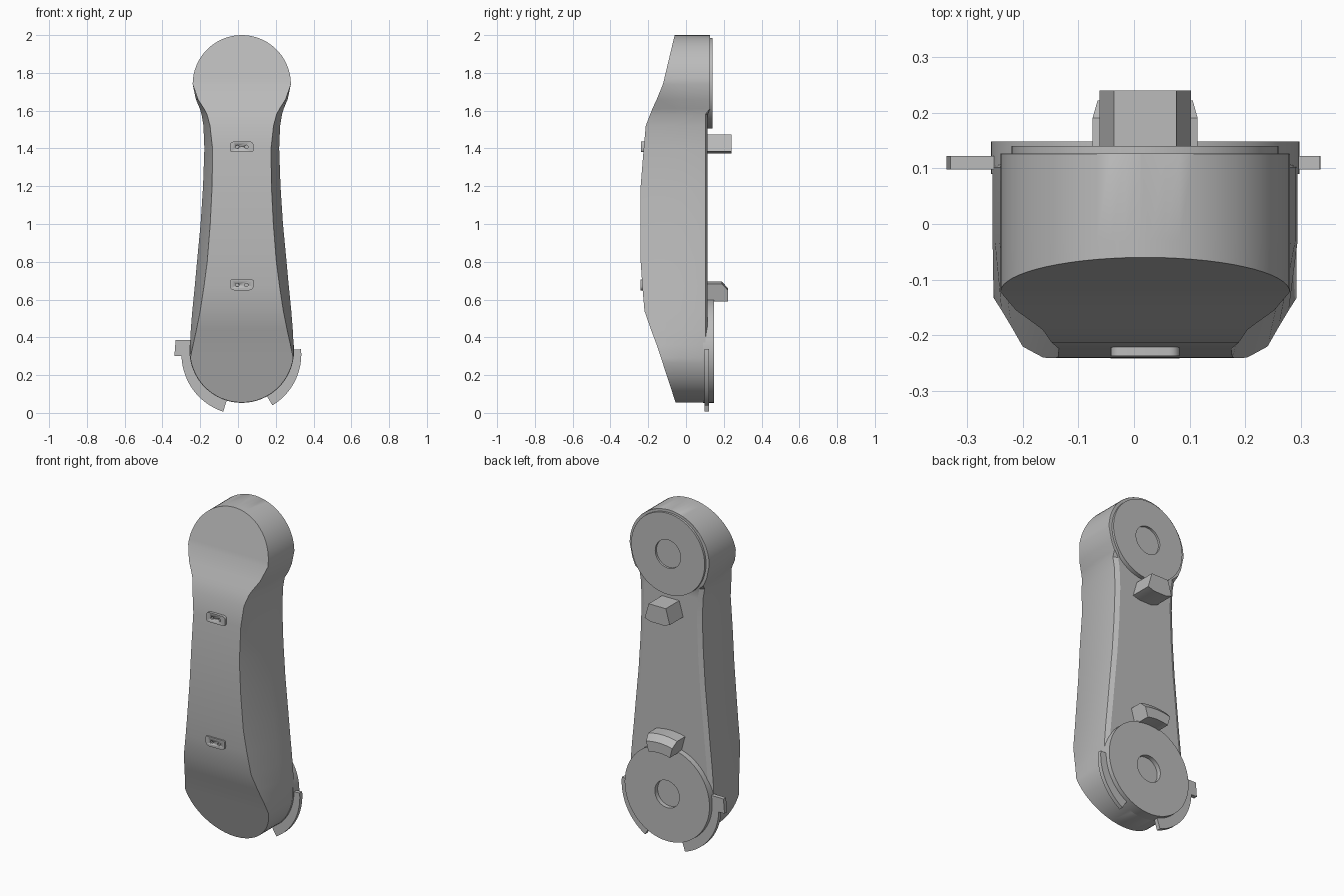
import bpy, bmesh
from math import sin, cos, pi, radians

cube = bpy.data.objects.get("Cube")
if cube:
    bpy.data.objects.remove(cube, do_unlink=True)

grey = bpy.data.materials.new("light_grey")
grey.use_nodes = True
COLOUR = (0.5, 0.5, 0.5, 1)
grey.diffuse_color = COLOUR
grey.node_tree.nodes["Principled BSDF"].inputs["Base Color"].default_value = COLOUR

CX = 0.02            # the arm's axis sits slightly off centre
LOW, LOW_R = 0.33, 0.275
TOP, TOP_R = 1.74, 0.26


def loft(name, layers, smooth=True):
    """Skin a list of point rings and close both ends."""
    bm = bmesh.new()
    rings = [[bm.verts.new(p) for p in layer] for layer in layers]
    n = len(rings[0])
    for a, b in zip(rings, rings[1:]):
        for i in range(n):
            j = (i + 1) % n
            bm.faces.new((a[i], a[j], b[j], b[i]))
    bm.faces.new(rings[0][::-1])
    bm.faces.new(rings[-1])
    bmesh.ops.recalc_face_normals(bm, faces=bm.faces)
    mesh = bpy.data.meshes.new(name)
    bm.to_mesh(mesh)
    bm.free()
    mesh.materials.append(grey)
    obj = bpy.data.objects.new(name, mesh)
    bpy.context.collection.objects.link(obj)
    bpy.ops.object.select_all(action='DESELECT')
    obj.select_set(True)
    bpy.context.view_layer.objects.active = obj
    if smooth:
        bpy.ops.object.shade_smooth_by_angle(angle=radians(25))
    return obj


def prism(name, points, y0, y1):
    return loft(name, [[(x, y, z) for x, z in points] for y in (y0, y1)])


def arc(cx, cz, r, a0, a1, n):
    steps = [radians(a0 + (a1 - a0) * i / n) for i in range(n + 1)]
    return [(cx + r * cos(a), cz + r * sin(a)) for a in steps]


def band(cx, cz, r0, r1, a0, a1, n=20):
    return arc(cx, cz, r1, a0, a1, n) + arc(cx, cz, r0, a1, a0, n)


# Arm shell: slices up the height, round at both ends
def section(z, w, f, front, back, lip):
    inset = min(lip * 2, w * 0.3)
    half = [(w - inset, back), (w, back - lip), (w, -0.03), (f, front)]
    pts = half + [(-x, y) for x, y in reversed(half)]
    return [(CX + x, y, z) for x, y in pts]


slices = []
STEPS = 16
for i in range(STEPS):
    a = radians(2 + 80 * i / (STEPS - 1))
    z, w = LOW - LOW_R * cos(a), LOW_R * sin(a)
    slices.append(section(z, w, w, -0.055 - 0.09 * (1 - cos(a)), 0.115, 0.001))

# height, side half width, front half width, front depth
waist = [
    (0.36, 0.274, 0.258, -0.155), (0.44, 0.270, 0.240, -0.185),
    (0.54, 0.262, 0.220, -0.220), (0.67, 0.249, 0.200, -0.231),
    (0.80, 0.237, 0.183, -0.240), (1.00, 0.218, 0.167, -0.241),
    (1.20, 0.205, 0.157, -0.240), (1.40, 0.198, 0.155, -0.224),
    (1.52, 0.203, 0.168, -0.213), (1.58, 0.213, 0.184, -0.190),
]
for z, w, f, front in waist:
    slices.append(section(z, w, f, front, 0.115, 0.013))
slices.append(section(1.61, 0.222, 0.200, -0.178, 0.127, 0.001))
slices.append(section(1.66, 0.243, 0.232, -0.155, 0.127, 0.001))
for i in range(STEPS):
    a = radians(88 * i / (STEPS - 1))
    z, w = TOP + TOP_R * sin(a), TOP_R * cos(a)
    slices.append(section(z, w, w, -0.122 + 0.062 * sin(a), 0.127, 0.001))
loft("arm_shell", slices)


# Joint discs on the back, each with a round recess
def joint_disc(name, cz, r, hole, back, floor):
    rings = [(r, 0.09), (r, back), (hole, back), (hole, floor)]
    return loft(name, [[(x, y, z) for x, z in arc(CX, cz, rad, 0, 354.375, 63)]
                       for rad, y in rings])


joint_disc("upper_joint_disc", TOP + 0.005, 0.24, 0.083, 0.14, 0.128)
joint_disc("lower_joint_disc", LOW, LOW_R + 0.002, 0.08, 0.148, 0.122)

# Guard flanges around the lower joint, and the stop tab
prism("left_flange", band(CX, 0.31, 0.255, 0.315, -59, 5), 0.098, 0.122)
prism("right_flange", band(CX, 0.31, 0.255, 0.319, 180, 252), 0.098, 0.122)
prism("stop_tab", [(-0.33, 0.385), (-0.24, 0.385), (-0.24, 0.3), (-0.337, 0.3)],
      0.098, 0.122)

# Upper stop block: wedge shaped
prism("upper_stop_block", [(-0.036, 1.475), (0.076, 1.475), (0.102, 1.385),
                           (0.06, 1.372), (-0.02, 1.372), (-0.062, 1.385)],
      0.1, 0.24)

# Lower stop block: curved, with a sloped outer edge
loft("lower_stop_block",
     [[(x, y, z) for x, z in band(CX, LOW, 0.27, r, 75, 105, 10)]
      for y, r in ((0.1, 0.365), (0.19, 0.365), (0.222, 0.33))])


# Front contact plates with two pin holes
def contact_plate(name, cz, front, r_top, r_bottom):
    pts = []
    for sx, sz, a0, r in ((1, 1, 0, r_top), (-1, 1, 90, r_top),
                          (-1, -1, 180, r_bottom), (1, -1, 270, r_bottom)):
        pts += arc(CX + sx * (0.062 - r), cz + sz * (0.028 - r), r, a0, a0 + 90, 5)
    plate = prism(name, pts, front, front + 0.05)
    for side in (-1, 1):
        hole = arc(CX + side * 0.024, cz, 0.009, 0, 330, 11)
        cutter = prism("pin_cutter", hole, front - 0.02, front + 0.008)
        cutter.hide_render = True
        cut = plate.modifiers.new("pin_hole", 'BOOLEAN')
        cut.operation = 'DIFFERENCE'
        cut.solver = 'EXACT'
        cut.object = cutter
        bpy.context.view_layer.objects.active = plate
        bpy.ops.object.modifier_apply(modifier=cut.name)
        bpy.data.objects.remove(cutter, do_unlink=True)


contact_plate("upper_contact_plate", 1.408, -0.237, 0.018, 0.012)
contact_plate("lower_contact_plate", 0.677, -0.242, 0.006, 0.022)
